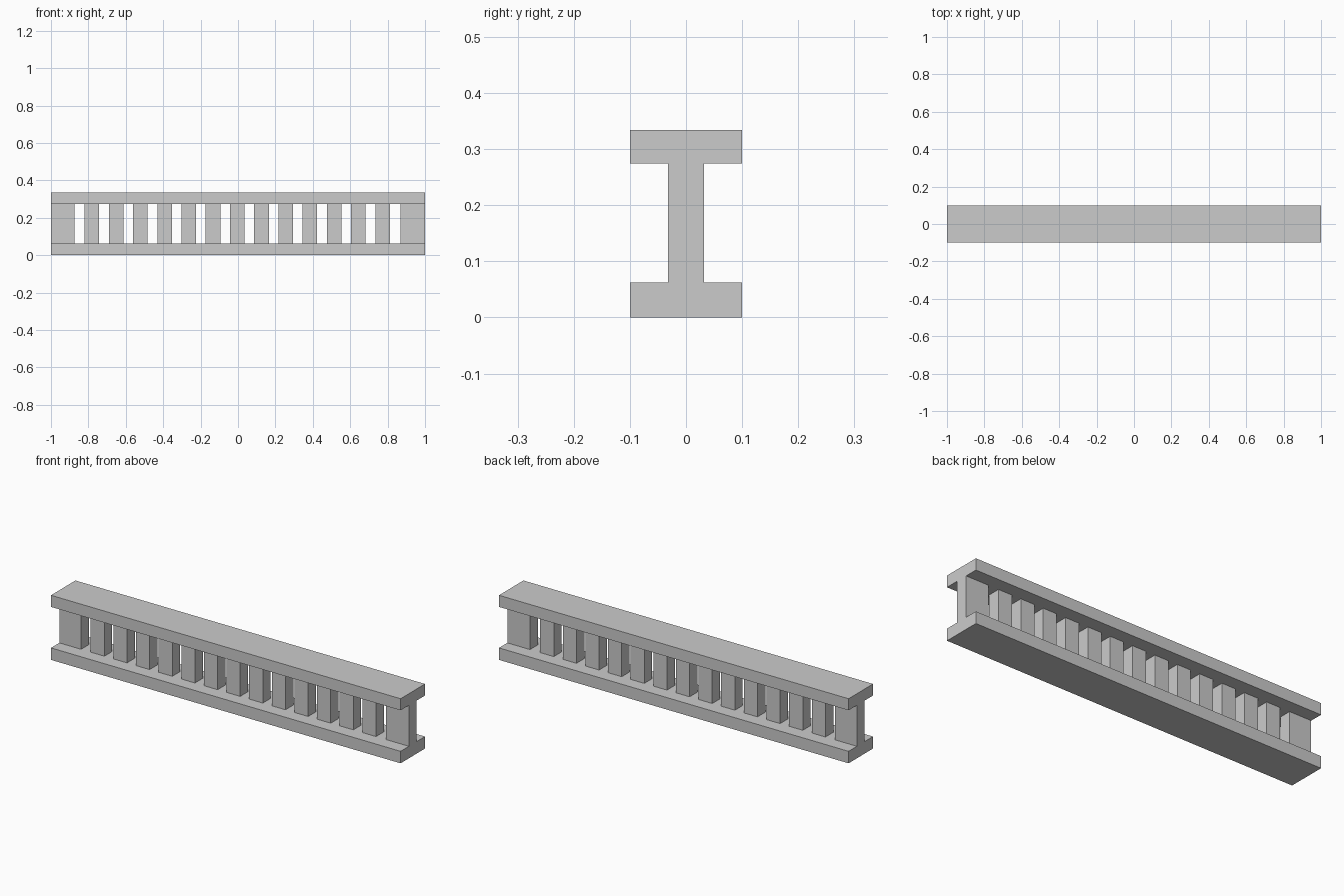
import bpy, bmesh
from mathutils import Vector

if "Cube" in bpy.data.objects:
    bpy.data.objects.remove(bpy.data.objects["Cube"])


def box(name, x0, x1, half_y, z0, z1):
    bm = bmesh.new()
    bmesh.ops.create_cube(bm, size=1)
    size = Vector((x1 - x0, 2 * half_y, z1 - z0))
    centre = Vector(((x0 + x1) / 2, 0, (z0 + z1) / 2))
    for v in bm.verts:
        v.co = v.co * size + centre
    mesh = bpy.data.meshes.new(name)
    bm.to_mesh(mesh)
    bm.free()
    obj = bpy.data.objects.new(name, mesh)
    bpy.context.collection.objects.link(obj)
    return obj


BOTTOM, TOP, HEIGHT = 0.062, 0.274, 0.334
WEB = 0.032

# Wide flanges
box("bottom_flange", -1, 1, 0.1, 0, BOTTOM)
box("top_flange", -1, 1, 0.1, TOP, HEIGHT)

# Solid web at both ends
box("left_end_post", -1, -0.875, WEB, BOTTOM, TOP)
box("right_end_post", 0.87, 1, WEB, BOTTOM, TOP)

# Evenly spaced posts between the slots
for i in range(13):
    x = -0.781 + i * 0.1295
    box(f"web_post_{i + 1}", x - 0.039, x + 0.039, WEB, BOTTOM, TOP)
